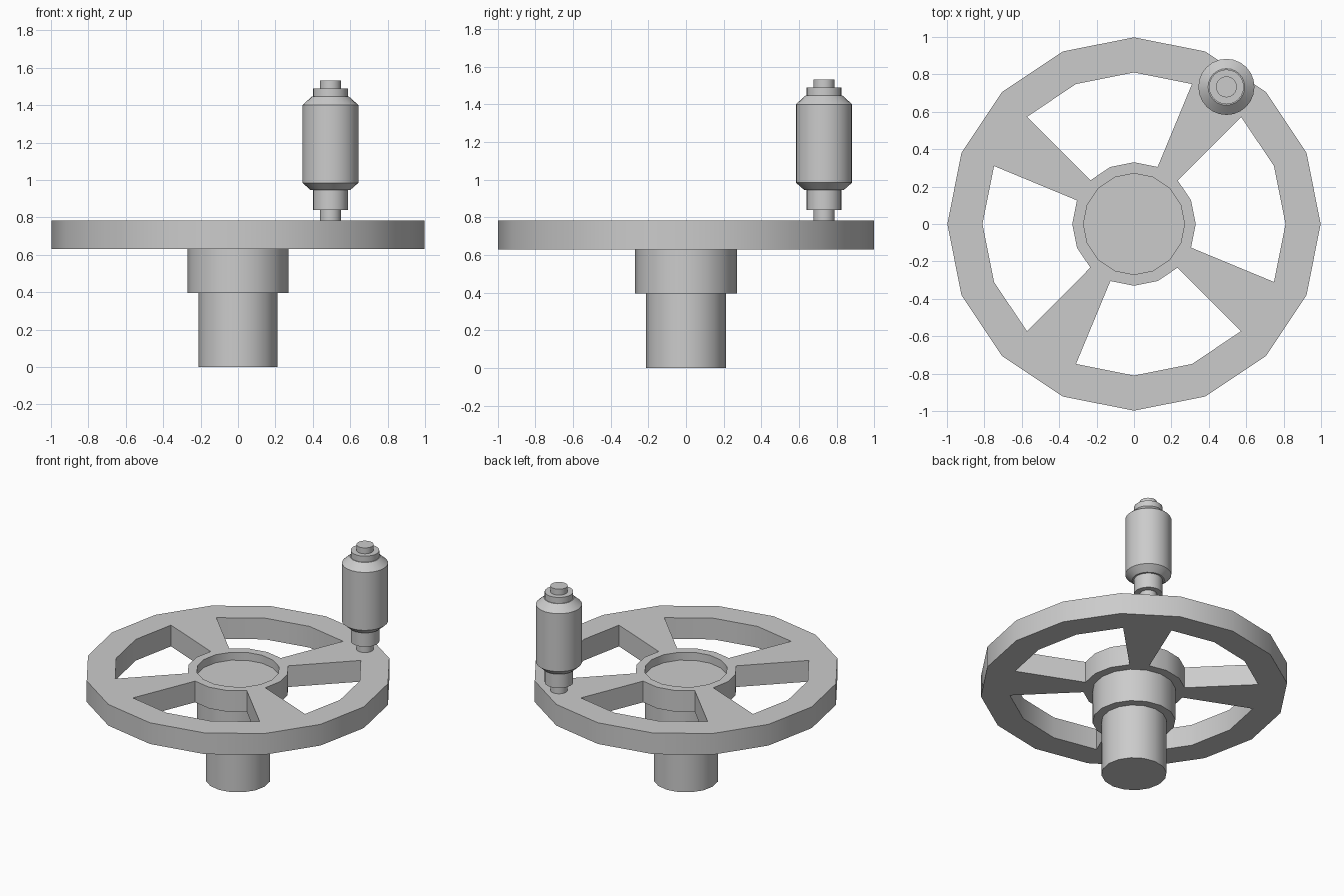
import bpy, bmesh
from math import sin, cos, pi, radians

if "Cube" in bpy.data.objects:
    bpy.data.objects.remove(bpy.data.objects["Cube"])


def finish(name, bm):
    bmesh.ops.recalc_face_normals(bm, faces=bm.faces)
    me = bpy.data.meshes.new(name)
    bm.to_mesh(me)
    bm.free()
    ob = bpy.data.objects.new(name, me)
    bpy.context.collection.objects.link(ob)
    bpy.ops.object.select_all(action='DESELECT')
    ob.select_set(True)
    bpy.context.view_layer.objects.active = ob
    bpy.ops.object.shade_smooth_by_angle(angle=radians(30))
    return ob


def lathe(name, profile, sides, cx=0.0, cy=0.0):
    """Closed turned solid from (radius, z) points, bottom to top."""
    bm = bmesh.new()
    rings = [[bm.verts.new((cx + r * cos(2 * pi * i / sides),
                            cy + r * sin(2 * pi * i / sides), z))
              for i in range(sides)] for r, z in profile]
    for a, b in zip(rings, rings[1:]):
        for i in range(sides):
            j = (i + 1) % sides
            bm.faces.new((a[i], a[j], b[j], b[i]))
    bm.faces.new(rings[0][::-1])
    bm.faces.new(rings[-1])
    return finish(name, bm)


# Wheel: flat hub ring, four spokes and rim, extruded to thickness
N, Z0, Z1 = 16, 0.63, 0.782
bm = bmesh.new()
rings = [[bm.verts.new((r * cos(2 * pi * i / N), r * sin(2 * pi * i / N), Z0))
          for i in range(N)] for r in (0.27, 0.33, 0.81, 0.998)]
for k in range(3):
    for i in range(N):
        if k == 1 and i % 4 != 2:
            continue  # opening between spokes
        j = (i + 1) % N
        bm.faces.new((rings[k][i], rings[k + 1][i], rings[k + 1][j], rings[k][j]))
ext = bmesh.ops.extrude_face_region(bm, geom=bm.faces[:], use_keep_orig=True)
for v in ext['geom']:
    if isinstance(v, bmesh.types.BMVert):
        v.co.z = Z1
finish("wheel", bm)

# Stepped shaft; its top forms the floor of the hub recess
lathe("hub_shaft", [(0.212, 0), (0.212, 0.395), (0.27, 0.395), (0.27, 0.725)], 16)

# Crank handle: pin, collars and chamfered grip
HX, HY = 0.494, 0.733
lathe("handle_grip", [(0.093, 0.84), (0.093, 0.945), (0.105, 0.945), (0.15, 0.985),
                      (0.15, 1.40), (0.098, 1.447), (0.093, 1.447), (0.093, 1.49)],
      24, HX, HY)
lathe("handle_pin_lower", [(0.056, 0.77), (0.056, 0.842)], 24, HX, HY)
lathe("handle_pin_upper", [(0.056, 1.488), (0.056, 1.532)], 24, HX, HY)
